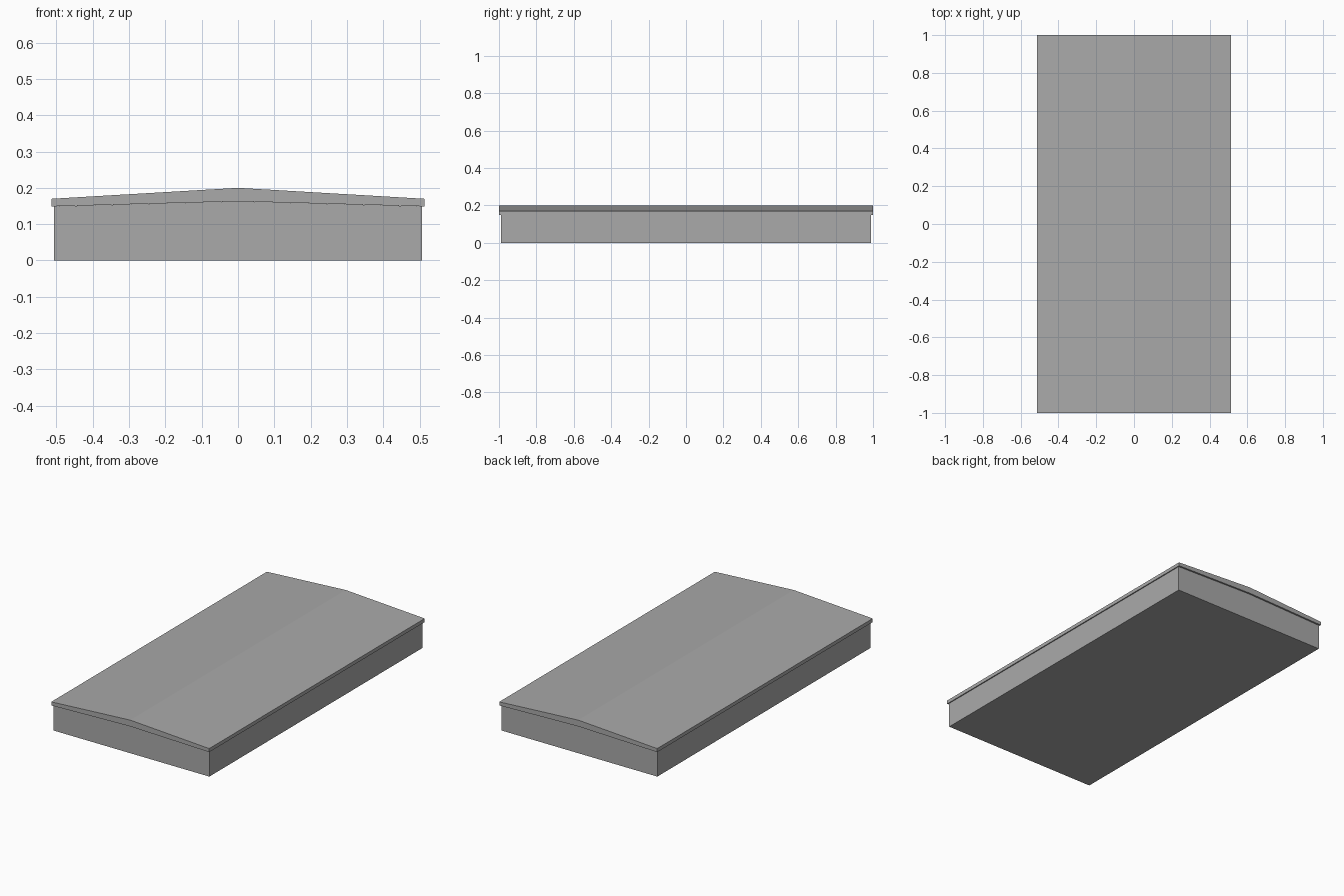
import bpy
import bmesh

cube = bpy.data.objects.get("Cube")
if cube:
    bpy.data.objects.remove(cube, do_unlink=True)

grey = bpy.data.materials.new("mid_grey")
grey.use_nodes = True
colour = (0.4, 0.4, 0.4, 1)
grey.diffuse_color = colour
grey.node_tree.nodes["Principled BSDF"].inputs["Base Color"].default_value = colour


def extrude_profile(name, profile, half_length):
    """Extrude an x-z outline along y into a closed solid."""
    bm = bmesh.new()
    face = bm.faces.new([bm.verts.new((x, -half_length, z)) for x, z in profile])
    new = bmesh.ops.extrude_face_region(bm, geom=[face])["geom"]
    verts = [v for v in new if isinstance(v, bmesh.types.BMVert)]
    bmesh.ops.translate(bm, verts=verts, vec=(0, 2 * half_length, 0))
    bmesh.ops.recalc_face_normals(bm, faces=bm.faces)
    mesh = bpy.data.meshes.new(name)
    bm.to_mesh(mesh)
    bm.free()
    mesh.materials.append(grey)
    obj = bpy.data.objects.new(name, mesh)
    bpy.context.collection.objects.link(obj)
    return obj


EAVE, RIDGE = 0.149, 0.163  # underside heights of the roof
WALL, ROOF = 0.507, 0.513   # half widths

# Walls with low gable ends, reaching up to the roof underside
extrude_profile("building_walls", [
    (-WALL, 0), (WALL, 0), (WALL, EAVE), (0, RIDGE), (-WALL, EAVE)], 0.99)

# Shallow pitched roof slab, thicker at the ridge, with a slight overhang
extrude_profile("pitched_roof", [
    (-ROOF, EAVE), (0, RIDGE), (ROOF, EAVE),
    (ROOF, 0.17), (0, 0.2), (-ROOF, 0.17)], 1.0)
